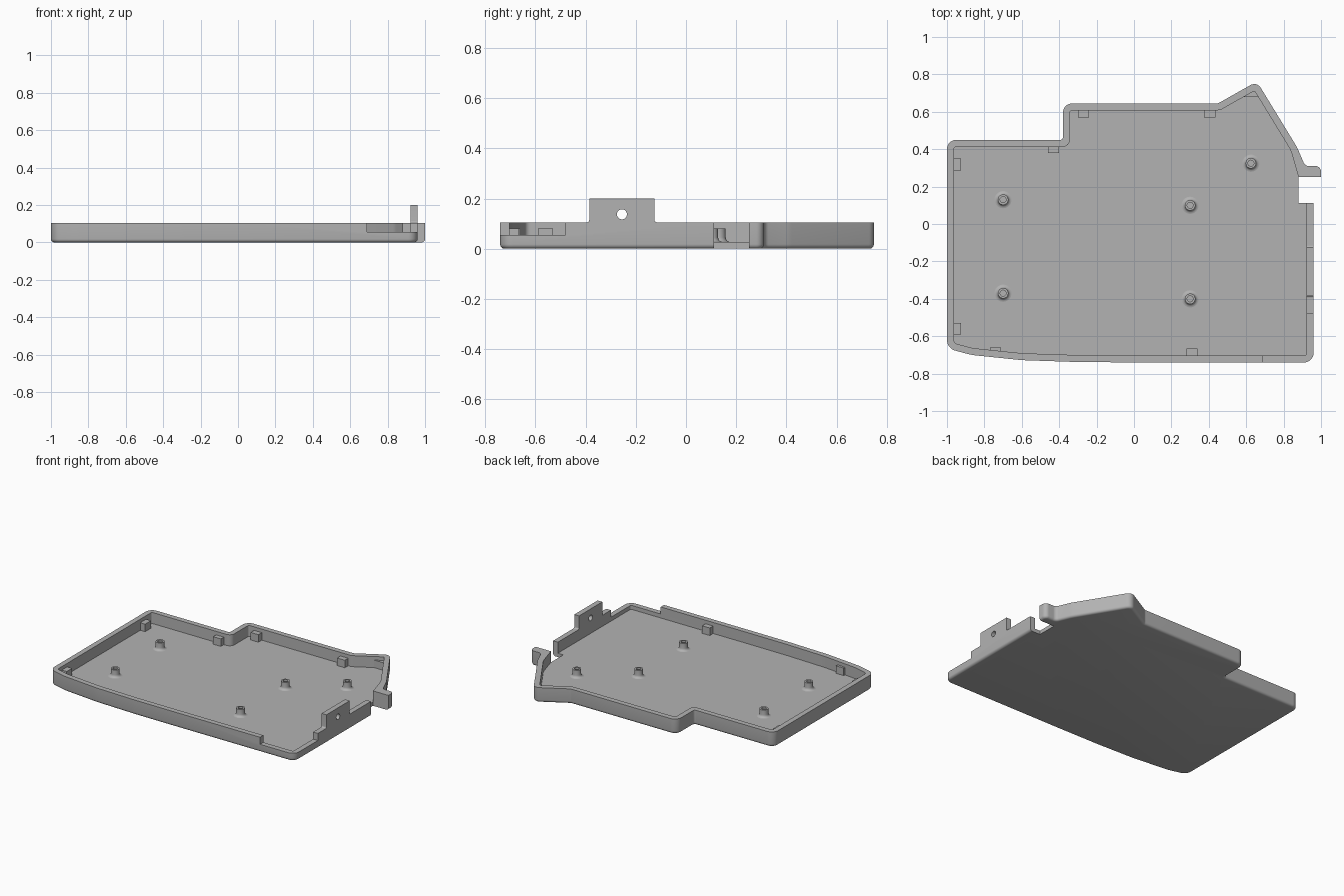
import bpy, bmesh
from math import sin, cos, pi, tan
from mathutils import Vector, Matrix

cube = bpy.data.objects.get("Cube")
if cube:
    bpy.data.objects.remove(cube, do_unlink=True)

FLOOR, RIM, CLIP, TAB, WALL = 0.027, 0.105, 0.08, 0.2, 0.037

grey = bpy.data.materials.new("plain grey")
grey.use_nodes = True
grey.diffuse_color = (0.45, 0.45, 0.45, 1)
grey.node_tree.nodes["Principled BSDF"].inputs["Base Color"].default_value = (0.45, 0.45, 0.45, 1)


def finish(name, bm):
    bmesh.ops.recalc_face_normals(bm, faces=bm.faces)
    mesh = bpy.data.meshes.new(name)
    bm.to_mesh(mesh)
    bm.free()
    mesh.materials.append(grey)
    ob = bpy.data.objects.new(name, mesh)
    bpy.context.collection.objects.link(ob)
    return ob


def rounded(corners, steps=8):
    """Round each (x, y, radius) corner of a closed outline."""
    out = []
    for i, (x, y, r) in enumerate(corners):
        p = Vector((x, y))
        a = Vector(corners[i - 1][:2]) - p
        b = Vector(corners[(i + 1) % len(corners)][:2]) - p
        angle = a.angle(b)
        if r == 0 or angle > pi - 0.02:
            out.append(p)
            continue
        d = min(r / tan(angle / 2), a.length * 0.48, b.length * 0.48)
        r = d * tan(angle / 2)
        centre = p + (a.normalized() + b.normalized()).normalized() * (r / sin(angle / 2))
        s, e = p + a.normalized() * d - centre, p + b.normalized() * d - centre
        turn = s.angle_signed(e)
        for k in range(steps + 1):
            t = -turn * k / steps
            out.append(centre + Vector((s.x * cos(t) - s.y * sin(t), s.x * sin(t) + s.y * cos(t))))
    return out


def inset(corners, d):
    """Mitred inward offset of a counter-clockwise outline."""
    out = []
    for i, (x, y, r) in enumerate(corners):
        p = Vector((x, y))
        u = (p - Vector(corners[i - 1][:2])).normalized()
        v = (Vector(corners[(i + 1) % len(corners)][:2]) - p).normalized()
        n1, n2 = Vector((-u.y, u.x)), Vector((-v.y, v.x))
        q = p + (n1 + n2) * d / (1 + n1.dot(n2))
        convex = u.x * v.y - u.y * v.x > 0
        out.append((q.x, q.y, max(r - d, 0.012) if convex else r + d * 0.6))
    return out


def prism(name, points, z0, z1, bevel=0):
    bm = bmesh.new()
    base = bm.faces.new([bm.verts.new((p[0], p[1], z0)) for p in points])
    top = bmesh.ops.extrude_face_region(bm, geom=[base])["geom"]
    bmesh.ops.translate(bm, vec=(0, 0, z1 - z0), verts=[g for g in top if isinstance(g, bmesh.types.BMVert)])
    if bevel:
        edges = [e for e in bm.edges if all(abs(v.co.z - z0) < 1e-5 for v in e.verts)]
        bmesh.ops.bevel(bm, geom=edges, offset=bevel, segments=4, profile=0.5, affect='EDGES')
    return finish(name, bm)


def block(name, x0, x1, y0, y1, z0, z1):
    return prism(name, [(x0, y0), (x1, y0), (x1, y1), (x0, y1)], z0, z1)


def cut(ob, cutter):
    cutter.hide_render = True
    mod = ob.modifiers.new("cut", 'BOOLEAN')
    mod.operation, mod.solver, mod.object = 'DIFFERENCE', 'EXACT', cutter
    bpy.context.view_layer.objects.active = ob
    bpy.ops.object.modifier_apply(modifier=mod.name)
    bpy.data.objects.remove(cutter, do_unlink=True)


def smooth(ob):
    bpy.ops.object.select_all(action='DESELECT')
    ob.select_set(True)
    bpy.context.view_layer.objects.active = ob
    bpy.ops.object.shade_smooth_by_angle(angle=pi / 6)


# Outline shared by the outside and the cavity, counter-clockwise from the back right
shared = [
    (0.872, 0.41, 0.2), (0.657, 0.762, 0.04), (0.45, 0.645, 0.03), (-0.38, 0.645, 0.05),
    (-0.38, 0.45, 0.015), (-1, 0.45, 0.05), (-1, -0.665, 0.06), (-0.87, -0.7, 0.3),
    (-0.6, -0.728, 0.8), (-0.3, -0.738, 0.8), (0, -0.74, 0), (0.96, -0.74, 0.05)]
hook = [(0.96, 0.15, 0), (1, 0.2, 0), (1, 0.31, 0.03), (0.915, 0.31, 0.03)]
outline = shared + hook
cavity = inset(outline, WALL)[:len(shared)] + [(0.923, 0.2, 0), (0.88, 0.25, 0)]

# Tray with hollow, side gap and lowered rim at the front right corner
tray = prism("tray", rounded(outline), 0, RIM, bevel=0.018)
cut(tray, prism("cavity_cutter", rounded(cavity), FLOOR, 0.3))
cut(tray, block("gap_cutter", 0.88, 1.2, 0.112, 0.25, -0.1, 0.3))
cut(tray, block("rim_cutter", 0.69, 1.2, -0.9, -0.48, 0.055, 0.3))
smooth(tray)

# Upright tab on the right wall, with flared foot and a hole
profile = [(-0.405, RIM - 0.01, 0), (-0.105, RIM - 0.01, 0), (-0.105, RIM, 0), (-0.125, RIM, 0.02),
           (-0.125, TAB, 0), (-0.385, TAB, 0), (-0.385, RIM, 0.02), (-0.405, RIM, 0)]
profile = [(y, z, r * 2) for y, z, r in profile]
to_side = Matrix(((0, 0, 1, 0), (1, 0, 0, 0), (0, 1, 0, 0), (0, 0, 0, 1)))
tab = prism("side_tab", rounded(profile), 0.923, 0.96)
hole = prism("hole_cutter", [(-0.255 + 0.02 * cos(k * pi / 16), 0.137 + 0.02 * sin(k * pi / 16))
                             for k in range(32)], 0.8, 1.1)
for ob in (tab, hole):
    ob.data.transform(to_side)
cut(tab, hole)
smooth(tab)

# Clip blocks along the walls
clips = [(-0.97, -0.925, 0.285, 0.35), (-0.97, -0.925, -0.59, -0.53), (-0.46, -0.4, 0.38, 0.42),
         (-0.3, -0.24, 0.57, 0.615), (0.375, 0.435, 0.57, 0.615), (-0.77, -0.71, -0.69, -0.66),
         (0.28, 0.34, -0.71, -0.665)]
for i, c in enumerate(clips):
    block(f"clip_{i + 1}", *c, FLOOR - 0.005, CLIP)
prism("corner_gusset", [(0.585, 0.68), (0.67, 0.68), (0.647, 0.72)], FLOOR - 0.005, CLIP)


# Screw posts: flared foot, round stem, blind hole
def post(name, x, y):
    bm = bmesh.new()
    foot = [(0.046 - 0.018 * sin(t * pi / 8), FLOOR + 0.018 * (1 - cos(t * pi / 8))) for t in range(5)]
    path = foot + [(0.028, CLIP), (0.016, CLIP), (0.016, 0.04), (0, 0.04)]
    verts = [bm.verts.new((r, 0, z)) for r, z in path]
    edges = [bm.edges.new(pair) for pair in zip(verts, verts[1:])]
    bmesh.ops.spin(bm, geom=verts + edges, axis=(0, 0, 1), cent=(0, 0, 0), angle=2 * pi, steps=32)
    bmesh.ops.remove_doubles(bm, verts=bm.verts, dist=1e-5)
    ob = finish(name, bm)
    ob.location = (x, y, 0)
    smooth(ob)


for i, (x, y) in enumerate([(-0.7, 0.13), (-0.7, -0.37), (0.3, 0.1), (0.3, -0.4), (0.625, 0.325)]):
    post(f"screw_post_{i + 1}", x, y)
